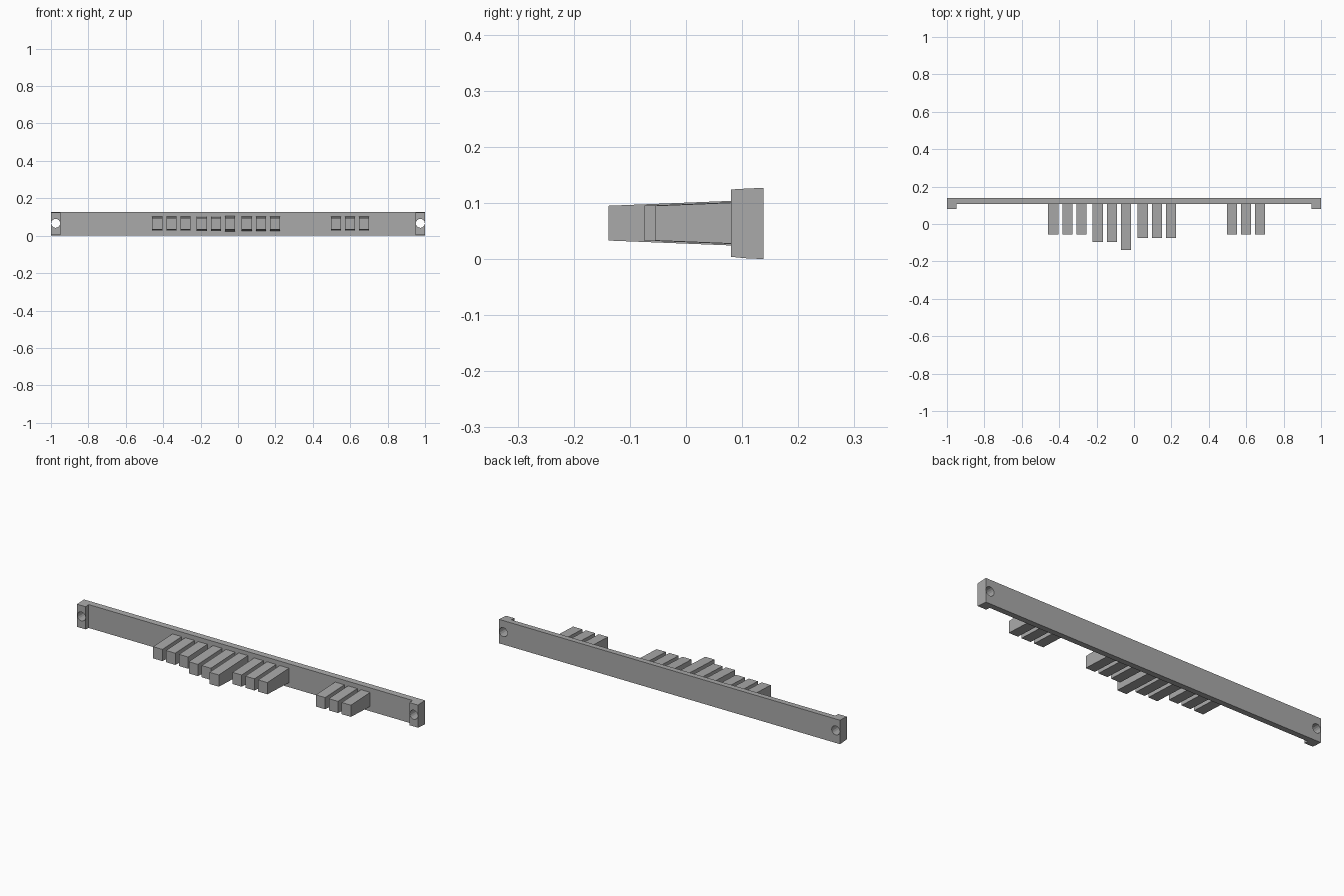
import bpy
import bmesh

cube = bpy.data.objects.get("Cube")
if cube:
    bpy.data.objects.remove(cube, do_unlink=True)

grey = bpy.data.materials.new("plain grey")
grey.use_nodes = True
grey.diffuse_color = (0.4, 0.4, 0.4, 1)
grey.node_tree.nodes["Principled BSDF"].inputs["Base Color"].default_value = (0.4, 0.4, 0.4, 1)


def add_prism(name, profile, x0, x1):
    """Extrude a (y, z) side profile from x0 to x1."""
    bm = bmesh.new()
    face = bm.faces.new([bm.verts.new((x0, y, z)) for y, z in profile])
    grown = bmesh.ops.extrude_face_region(bm, geom=[face])["geom"]
    bmesh.ops.translate(bm, vec=(x1 - x0, 0, 0),
                        verts=[v for v in grown if isinstance(v, bmesh.types.BMVert)])
    bmesh.ops.recalc_face_normals(bm, faces=bm.faces)
    mesh = bpy.data.meshes.new(name)
    bm.to_mesh(mesh)
    bm.free()
    mesh.materials.append(grey)
    obj = bpy.data.objects.new(name, mesh)
    bpy.context.collection.objects.link(obj)
    return obj


def drill(obj, x):
    """Cut a screw hole running front to back."""
    bpy.ops.mesh.primitive_cylinder_add(vertices=16, radius=0.024, depth=0.4,
                                        location=(x, 0.1, 0.066),
                                        rotation=(1.5708, 0, 0))
    cutter = bpy.context.object
    cutter.name = "hole_cutter"
    cutter.hide_render = True
    cutter.hide_viewport = True
    cutter.display_type = 'WIRE'
    cutter.data.materials.append(grey)
    cut = obj.modifiers.new("screw_hole", 'BOOLEAN')
    cut.operation = 'DIFFERENCE'
    cut.solver = 'EXACT'
    cut.object = cutter


# Long backing rail, slightly taller at the back
BACK, FACE, TAB = 0.138, 0.106, 0.08
rail = add_prism("rail", [(BACK, 0), (BACK, 0.127), (FACE, 0.1255), (FACE, 0.0015)], -1, 1)

# End tabs with screw holes
for side, label in ((-1, "right"), (1, "left")):
    tab = add_prism(label + "_end_tab",
                    [(FACE, 0.0015), (FACE, 0.1255), (TAB, 0.124), (TAB, 0.004)],
                    side * 0.95, side)
    drill(tab, side * 0.975)
    drill(rail, side * 0.975)

# Drafted fingers in groups: centre of the first one, then the front end of each
groups = [
    (-0.432, (-0.055, -0.055, -0.055)),
    (-0.194, (-0.097, -0.097, -0.138)),
    (0.047, (-0.075, -0.075, -0.075)),
    (0.523, (-0.055, -0.055, -0.055)),
]
for g, (start, fronts) in enumerate(groups):
    for i, front in enumerate(fronts):
        x = start + i * 0.0755
        draft = 0.04 * (FACE - front)
        add_prism(f"finger_{g + 1}_{i + 1}",
                  [(front, 0.033), (front, 0.095),
                   (FACE, 0.095 + draft), (FACE, 0.033 - draft)],
                  x - 0.027, x + 0.027)
